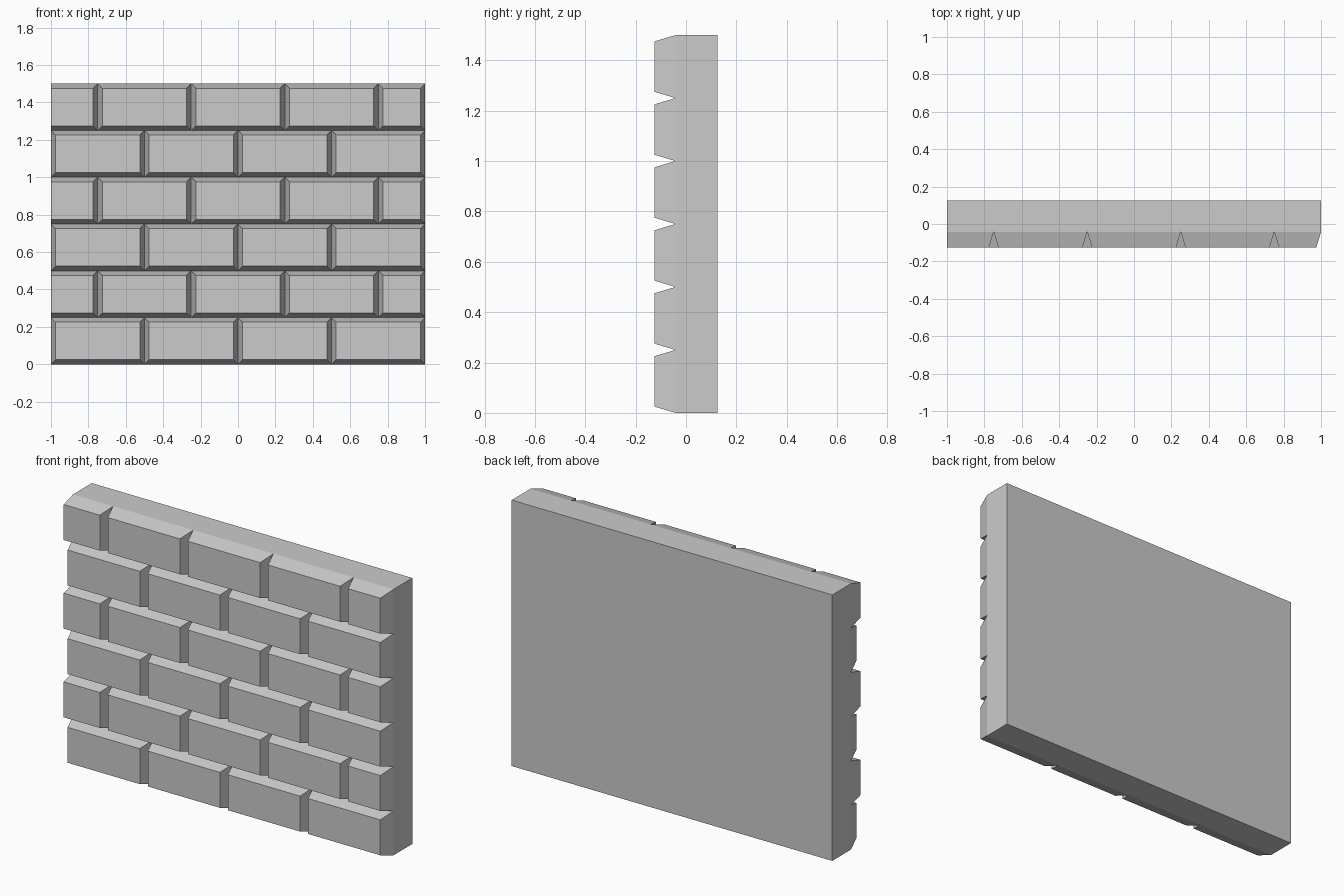
import bpy, bmesh

if "Cube" in bpy.data.objects:
    bpy.data.objects.remove(bpy.data.objects["Cube"])

FRONT, JOINT, BACK = -0.125, -0.042, 0.125
BEVEL, BRICK, ROW, ROWS = 0.025, 0.5, 0.25, 6


def ring(bm, x0, x1, z0, z1, y):
    return [bm.verts.new((x, y, z)) for x, z in ((x0, z0), (x1, z0), (x1, z1), (x0, z1))]


def loft(bm, front, back):
    # side walls between two rectangles
    for i in range(4):
        j = (i + 1) % 4
        bm.faces.new((front[i], back[i], back[j], front[j]))


def finish(bm, name):
    mesh = bpy.data.meshes.new(name)
    bm.to_mesh(mesh)
    bm.free()
    bpy.context.collection.objects.link(bpy.data.objects.new(name, mesh))


# backing slab, open where the bricks cover it
bm = bmesh.new()
back = ring(bm, -1, 1, 0, ROWS * ROW, BACK)
loft(bm, ring(bm, -1, 1, 0, ROWS * ROW, JOINT), back)
bm.faces.new(back[::-1])
finish(bm, "wall_backing")

# staggered courses of bevelled bricks
for row in range(ROWS):
    bm = bmesh.new()
    z0, z1 = row * ROW, (row + 1) * ROW
    offset = row % 2
    start = -1 - offset * BRICK / 2
    for i in range(4 + offset):
        left = start + i * BRICK
        x0, x1 = max(-1, left), min(1, left + BRICK)
        # the cut half brick on the left end stays flush
        inset = 0 if left < -1 else BEVEL
        face = ring(bm, x0 + inset, x1 - BEVEL, z0 + BEVEL, z1 - BEVEL, FRONT)
        loft(bm, face, ring(bm, x0, x1, z0, z1, JOINT))
        bm.faces.new(face)
    finish(bm, f"brick_course_{row + 1}")
